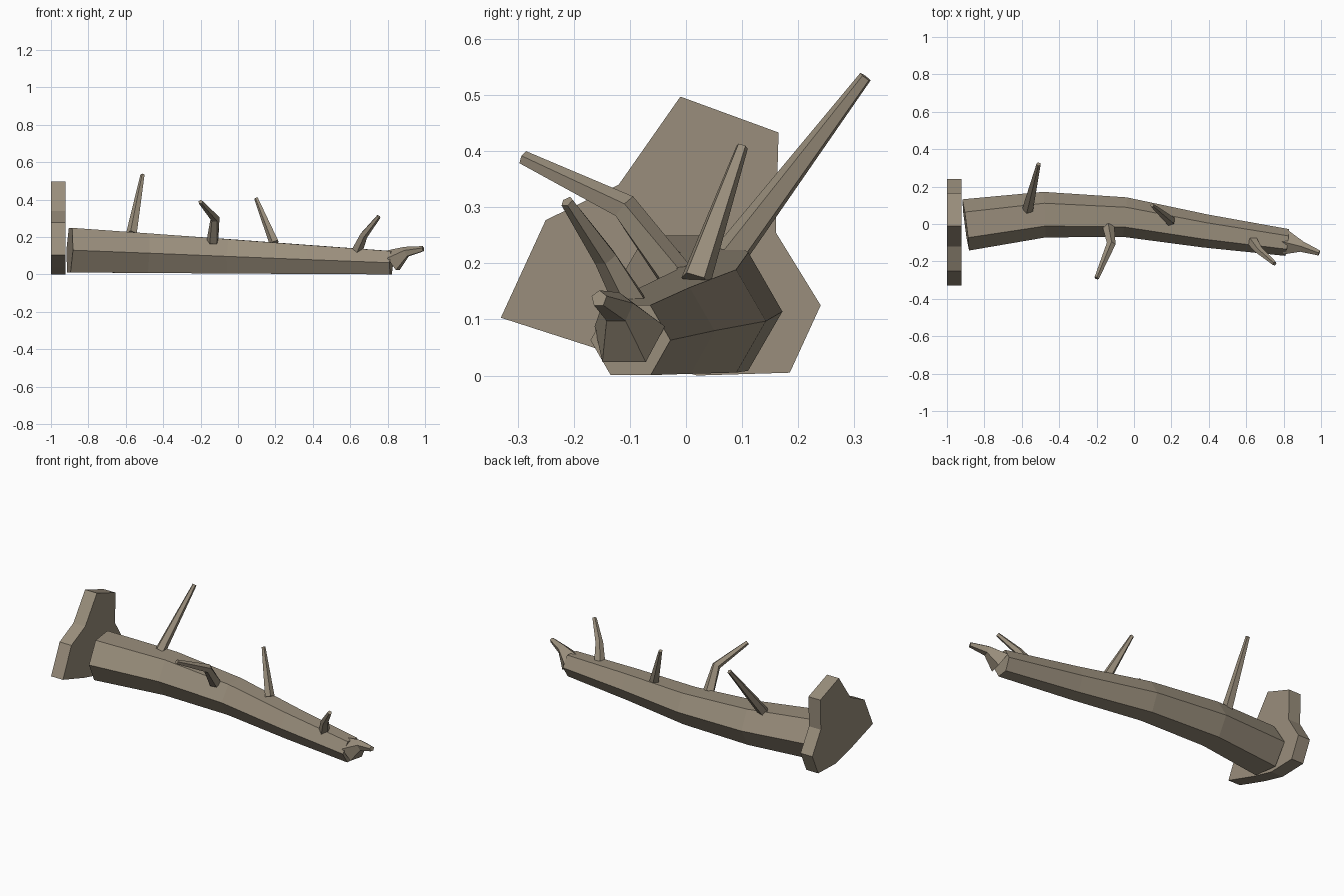
import bpy, bmesh
from math import cos, sin, tau, radians
from mathutils import Vector

if "Cube" in bpy.data.objects:
    bpy.data.objects.remove(bpy.data.objects["Cube"])

bark = bpy.data.materials.new("bark")
bark.diffuse_color = (0.32, 0.27, 0.20, 1)
bark.use_nodes = True
bark.node_tree.nodes["Principled BSDF"].inputs["Base Color"].default_value = bark.diffuse_color


def finish(name, bm):
    bmesh.ops.recalc_face_normals(bm, faces=bm.faces)
    mesh = bpy.data.meshes.new(name)
    bm.to_mesh(mesh)
    bm.free()
    mesh.materials.append(bark)
    obj = bpy.data.objects.new(name, mesh)
    bpy.context.collection.objects.link(obj)


def limb(name, path, radii, sides, phase=0):
    """Tapered, capped tube; rings are square to the path."""
    pts = [Vector(p) for p in path]
    segs = [(b - a).normalized() for a, b in zip(pts, pts[1:])]
    bm = bmesh.new()
    rings = []
    for i, (p, r) in enumerate(zip(pts, radii)):
        t = (segs[max(i - 1, 0)] + segs[min(i, len(segs) - 1)]).normalized()
        side = Vector((0, 0, 1)).cross(t).normalized()
        up = t.cross(side)
        angles = [radians(phase) + tau * k / sides for k in range(sides)]
        rings.append([bm.verts.new(p + r * (cos(a) * side + sin(a) * up)) for a in angles])
    for lo, hi in zip(rings, rings[1:]):
        for k in range(sides):
            n = (k + 1) % sides
            bm.faces.new((lo[k], lo[n], hi[n], hi[k]))
    bm.faces.new(rings[0])
    bm.faces.new(rings[-1])
    finish(name, bm)


# Fallen trunk: bent six-sided taper
limb("trunk",
     [(-0.9, -0.005, 0.13), (-0.48, 0.05, 0.114), (-0.05, 0.037, 0.097),
      (0.38, -0.037, 0.08), (0.82, -0.099, 0.063)],
     [0.138, 0.122, 0.106, 0.089, 0.072], 6)

# Crooked snag at the thin end
limb("broken_tip",
     [(0.825, -0.103, 0.07), (0.9, -0.122, 0.12), (0.99, -0.155, 0.137)],
     [0.068, 0.03, 0.015], 5, 18)

# Bare branch stubs
branches = [
    ([(-0.568, 0.08, 0.215), (-0.51, 0.32, 0.532)], [0.031, 0.012]),
    ([(-0.135, -0.022, 0.18), (-0.123, -0.11, 0.3), (-0.2, -0.29, 0.388)], [0.033, 0.025, 0.013]),
    ([(0.195, 0.017, 0.17), (0.097, 0.1, 0.408)], [0.028, 0.011]),
    ([(0.635, -0.095, 0.125), (0.672, -0.143, 0.21), (0.752, -0.212, 0.31)], [0.031, 0.022, 0.012]),
]
for i, (path, radii) in enumerate(branches, 1):
    limb(f"branch_{i}", path, radii, 5, 18)

# Upturned root plate: jagged ten-sided slab
outline = [(0.16, 0.255), (0.165, 0.433), (-0.01, 0.497), (-0.12, 0.34), (-0.25, 0.277),
           (-0.33, 0.103), (-0.125, 0.037), (0.02, 0.0), (0.185, 0.005), (0.24, 0.125)]
bm = bmesh.new()
face = bm.faces.new([bm.verts.new((-1.0, y, z)) for y, z in outline])
slab = bmesh.ops.extrude_face_region(bm, geom=[face], use_keep_orig=True)
bmesh.ops.translate(bm, vec=(0.078, 0, 0),
                    verts=[v for v in slab["geom"] if isinstance(v, bmesh.types.BMVert)])
finish("root_plate", bm)
